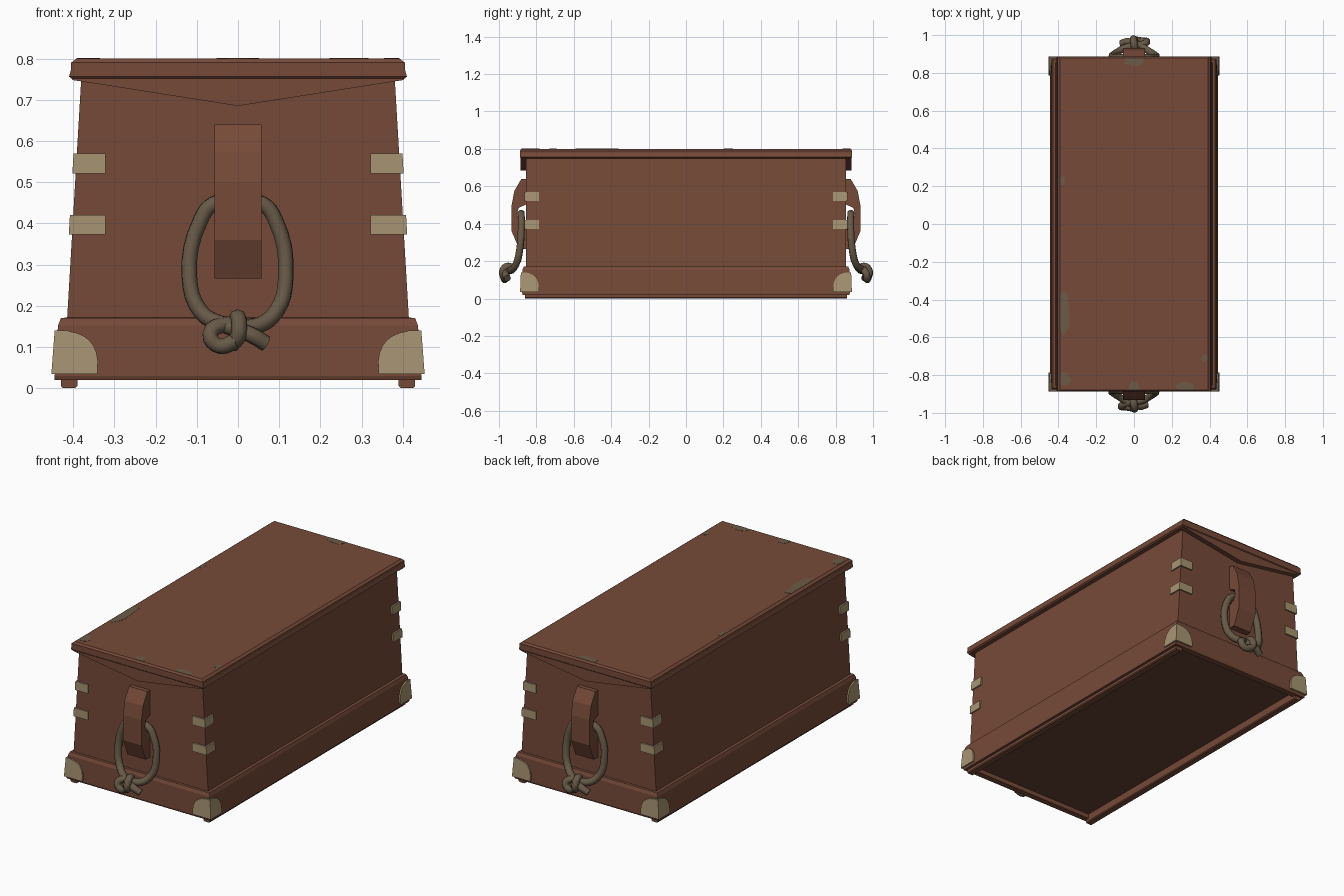
import bpy, bmesh, math, random

if "Cube" in bpy.data.objects:
    bpy.data.objects.remove(bpy.data.objects["Cube"])
random.seed(3)


def material(name, col):
    m = bpy.data.materials.new(name)
    m.diffuse_color = (*col, 1)
    m.use_nodes = True
    m.node_tree.nodes["Principled BSDF"].inputs["Base Color"].default_value = m.diffuse_color
    return m


WOOD = material("brown wood", (0.180, 0.068, 0.040))
DARK = material("dark underside wood", (0.130, 0.050, 0.030))
BRASS = material("dull brass", (0.390, 0.296, 0.171))
ROPE = material("rope grey brown", (0.135, 0.100, 0.063))
WORN = material("worn wood", (0.150, 0.105, 0.063))


def finish(name, bm, mats):
    bmesh.ops.recalc_face_normals(bm, faces=bm.faces)
    me = bpy.data.meshes.new(name)
    bm.to_mesh(me)
    bm.free()
    for m in mats:
        me.materials.append(m)
    ob = bpy.data.objects.new(name, me)
    bpy.context.collection.objects.link(ob)
    return ob


def rings(name, loops, *mats):
    """Skin closed loops one after another and cap both ends."""
    bm = bmesh.new()
    vs = [[bm.verts.new(p) for p in loop] for loop in loops]
    n = len(vs[0])
    for a, b in zip(vs, vs[1:]):
        for i in range(n):
            bm.faces.new((a[i], a[(i + 1) % n], b[(i + 1) % n], b[i]))
    first = bm.faces.new(vs[0])
    bm.faces.new(vs[-1])
    if len(mats) > 1:
        first.material_index = 1
    return finish(name, bm, mats)


def stack(name, levels, *mats):
    """Stack of centred rectangles: half x, half y, z."""
    return rings(name, [[(-x, -y, z), (x, -y, z), (x, y, z), (-x, y, z)]
                        for x, y, z in levels], *mats)


# Plinth with a recessed underside, tapered body, moulded lid
stack("plinth", [(.39, .84, .045), (.39, .84, .02), (.445, .873, .02), (.445, .877, .03),
                 (.437, .875, .152), (.430, .868, .17), (.41, .85, .172)], WOOD, DARK)
stack("body", [(.415, .856, .165), (.380, .856, .76)], WOOD)
stack("lid", [(.402, .882, .75), (.41, .888, .756), (.405, .888, .775),
              (.405, .888, .79), (.392, .880, .80)], WOOD)

# Runners under the plinth
for s in (-1, 1):
    rings("runner", [[(s * x, y, z) for x, z in
                      ((.39, .005), (.395, 0), (.425, 0), (.43, .005), (.43, .03), (.39, .03))]
                     for y in (-.86, .86)], WOOD)

for s in (-1, 1):
    # Pointed board under each lid end
    rings("lid_end_board", [[(x, s * y, z) for x, z in
                             ((-.406, .765), (-.402, .748), (0, .685), (.402, .748), (.406, .765))]
                            for y in (.85, .884)], WOOD)
    # Wooden cleat with a notch for the rope
    prof = ((.85, .64), (.88, .64), (.918, .575), (.932, .50), (.932, .36), (.893, .266),
            (.85, .266), (.85, .405), (.885, .42), (.903, .45), (.895, .485), (.85, .505))
    rings("rope_cleat", [[(x, s * y, z) for y, z in prof] for x in (-.057, .057)], WOOD)

# Brass straps and plinth corner caps on all four corners
for sx in (-1, 1):
    for sy in (-1, 1):
        for z0, z1 in ((.373, .42), (.521, .57)):
            loops = []
            for z in (z0, z1):
                X = .415 - .035 * (z - .165) / .595 + .008
                loops.append([(sx * x, sy * y, z) for x, y in
                              ((.322, .864), (X, .864), (X, .785), (X - .02, .785),
                               (X - .02, .84), (.322, .84))])
            rings("corner_strap", loops, BRASS)
        arc = [(0, 0)] + [(math.cos(a) ** .75, math.sin(a) ** .75) for a in
                          [i * math.pi / 16 for i in range(8)]] + [(0, 1)]
        rings("corner_cap_end", [[(sx * (.453 - .008 * v - .112 * u), sy * (y - .004 * v),
                                   .035 + .105 * v) for u, v in arc] for y in (.86, .887)], BRASS)
        rings("corner_cap_side", [[(sx * (x - .008 * v), sy * (.887 - .004 * v - .10 * u),
                                    .035 + .105 * v) for u, v in arc] for x in (.42, .453)], BRASS)


# Knotted rope handles
def rope(name, paths, s):
    cu = bpy.data.curves.new(name, 'CURVE')
    cu.dimensions = '3D'
    cu.bevel_depth = .0195
    cu.bevel_resolution = 2
    cu.use_fill_caps = True
    cu.resolution_u = 4
    for pts in paths:
        sp = cu.splines.new('BEZIER')
        sp.bezier_points.add(len(pts) - 1)
        for bp, (x, y, z) in zip(sp.bezier_points, pts):
            bp.co = (s * x, -s * y, z)
            bp.handle_left_type = bp.handle_right_type = 'AUTO'
    ob = bpy.data.objects.new(name, cu)
    bpy.context.collection.objects.link(ob)
    bpy.context.view_layer.update()
    me = bpy.data.meshes.new_from_object(ob.evaluated_get(bpy.context.evaluated_depsgraph_get()))
    bpy.data.objects.remove(ob)
    me.materials.clear()
    me.materials.append(ROPE)
    for p in me.polygons:
        p.use_smooth = len(p.vertices) < 5
        p.material_index = 0
    bpy.context.collection.objects.link(bpy.data.objects.new(name, me))


loop = [(.068, .955, .108), (.03, .965, .130), (-.03, .945, .152), (-.09, .908, .185),
        (-.118, .888, .27), (-.09, .880, .41), (-.06, .881, .447), (0, .881, .455),
        (.06, .881, .447), (.09, .880, .41), (.116, .888, .27), (.092, .908, .185),
        (.04, .935, .150), (-.03, .945, .155), (-.068, .965, .130), (-.045, .968, .102),
        (-.005, .975, .115)]
wrap = [(-.005, .93, .165), (0, .955, .172), (.003, .976, .155), (0, .978, .125),
        (-.015, .955, .105)]
for s, nm in ((1, "front_rope_handle"), (-1, "back_rope_handle")):
    rope(nm, (loop, wrap), s)


# Worn spots along the lid edges
def patch(x, y, rx, ry):
    pts = []
    for i in range(12):
        a, r = i * math.pi / 6, random.uniform(.8, 1.05)
        pts.append((max(-.392, min(.392, x + rx * r * math.cos(a))),
                    max(-.88, min(.88, y + ry * r * math.sin(a)))))
    rings("worn_patch", [[(px, py, z) for px, py in pts] for z in (.797, .801)], WORN)


for p in ((0, .872, .06, .04), (0, -.872, .03, .045), (-.372, -.47, .035, .12),
          (-.365, -.82, .03, .04), (.27, -.865, .05, .03), (.375, -.71, .02, .02),
          (-.38, .23, .014, .025)):
    patch(*p)
